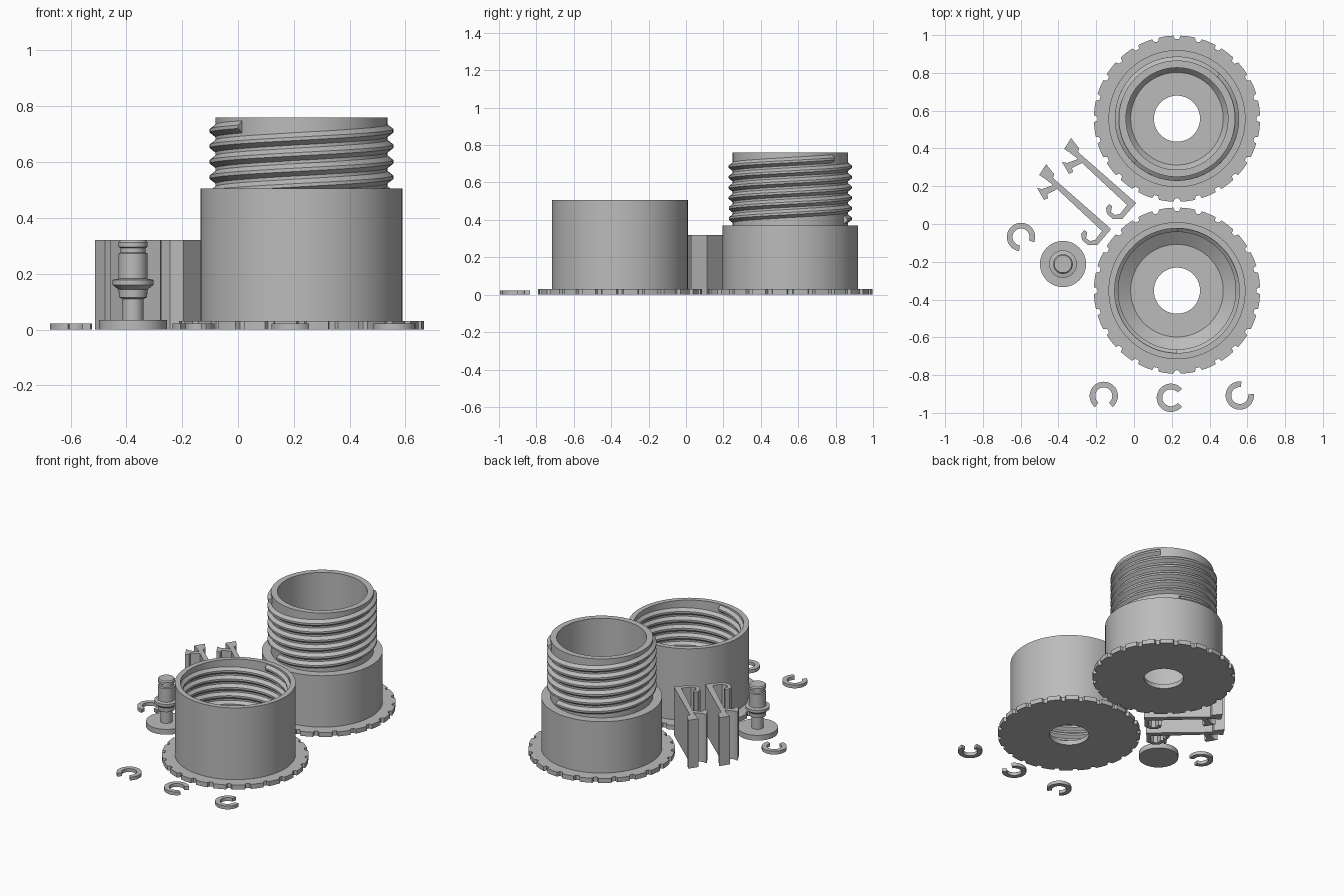
import bpy, bmesh, math
from math import sin, cos, pi, radians

if "Cube" in bpy.data.objects:
    bpy.data.objects.remove(bpy.data.objects["Cube"])

grey = bpy.data.materials.new("light grey plastic")
grey.diffuse_color = (0.5, 0.5, 0.5, 1)
grey.use_nodes = True
grey.node_tree.nodes["Principled BSDF"].inputs["Base Color"].default_value = grey.diffuse_color


def finish(name, bm, loc=(0, 0, 0)):
    bmesh.ops.recalc_face_normals(bm, faces=bm.faces[:])
    me = bpy.data.meshes.new(name)
    bm.to_mesh(me)
    bm.free()
    me.materials.append(grey)
    ob = bpy.data.objects.new(name, me)
    ob.location = loc
    bpy.context.collection.objects.link(ob)
    bpy.ops.object.select_all(action='DESELECT')
    ob.select_set(True)
    bpy.context.view_layer.objects.active = ob
    bpy.ops.object.shade_smooth_by_angle(angle=radians(25))
    return ob


def sweep(name, sections, loc, loop=False, closed=True):
    """Join (angle, [(radius, z), ...]) sections around the z axis."""
    bm = bmesh.new()
    rows = [[bm.verts.new((r * cos(a), r * sin(a), z)) for r, z in prof]
            for a, prof in sections]
    n, k = len(rows), len(rows[0])
    for i in range(n if loop else n - 1):
        p, q = rows[i], rows[(i + 1) % n]
        for j in range(k if closed else k - 1):
            m = (j + 1) % k
            bm.faces.new((p[j], q[j], q[m], p[m]))
    if not loop:
        bm.faces.new(rows[0])
        bm.faces.new(rows[-1])
    bmesh.ops.remove_doubles(bm, verts=bm.verts[:], dist=1e-6)
    return finish(name, bm, loc)


def lathe(name, prof, loc, steps=96):
    return sweep(name, [(2 * pi * i / steps, prof) for i in range(steps)],
                 loc, loop=True, closed=False)


def flange(name, loc, teeth=24):
    """Flat disc with a centre hole and small notches round the rim."""
    tooth = [(0, .421), (1.5, .422), (2.4, .44), (5, .44), (7.5, .44),
             (10, .44), (12.6, .44), (13.5, .422)]
    secs = []
    for t in range(teeth):
        for d, r in tooth:
            secs.append((radians(15 * t + d),
                         [(.122, 0), (r, 0), (r, .03), (.122, .03)]))
    return sweep(name, secs, loc, loop=True)


def thread(name, loc, root, crest, z0, turns, start, lead=.111):
    """One helical ridge from the root radius to the crest radius."""
    steps = int(turns * 72)
    secs = []
    for i in range(steps + 1):
        t = turns * i / steps
        z = z0 + lead * t
        secs.append((start + 2 * pi * t,
                     [(root, z - .023), (crest, z - .006),
                      (crest, z + .006), (root, z + .023)]))
    return sweep(name, secs, loc)


# Container with threaded neck
base = (.2275, .5575, 0)
flange("base_flange", base)
lathe("base_body", [(.3625, .03), (.3625, .37), (.308, .37), (.308, .76),
                    (.27, .76), (.27, .06), (.245, .03)], base)
for s in range(2):
    thread(f"neck_thread_{s + 1}", base, .307, .329, .40, 2.94,
           radians(68 + 180 * s))

# Matching cap with inner thread
cap = (.2275, -.353, 0)
flange("cap_flange", cap)
lathe("cap_body", [(.3625, .03), (.3625, .505), (.33, .505), (.33, .09),
                   (.245, .03)], cap)
for s in range(2):
    thread(f"cap_thread_{s + 1}", cap, .331, .311, .115, 3.25,
           radians(180 * s))

# Pin with collar and retaining groove
lathe("pin", [(0, 0), (.122, 0), (.122, .035), (.037, .035), (.037, .11),
              (.05, .115), (.052, .143), (.073, .16), (.073, .178),
              (.052, .182), (.052, .272), (.045, .276), (.045, .292),
              (.052, .296), (.052, .312), (.046, .32), (0, .32)],
      (-.376, -.212, 0), 48)

# Open retaining rings: position and direction of the gap
for i, (x, y, d) in enumerate([(-.598, -.069, -60), (-.16, -.91, -90),
                               (.195, -.92, 0), (.56, -.908, 45)]):
    secs = [(radians(d + 38 + 284 * j / 40),
             [(.045, 0), (.075, 0), (.075, .022), (.045, .022)])
            for j in range(41)]
    sweep(f"retaining_ring_{i + 1}", secs, (x, y, 0))

# Hooked latch strips, an outline extruded upward
outline = [(-.333, .455), (-.291, .402), (-.296, .381), (.011, .111),
           (-.063, .026), (-.111, .026), (-.143, .053), (-.148, .085),
           (-.132, .106), (-.116, .095), (-.122, .063), (-.101, .048),
           (-.074, .053), (-.037, .101), (-.275, .323), (-.328, .296),
           (-.323, .275), (-.344, .265), (-.381, .328), (-.354, .323),
           (-.296, .344), (-.344, .381), (-.37, .397)]
for i in range(2):
    bm = bmesh.new()
    face = bm.faces.new([bm.verts.new((x, y, 0)) for x, y in outline])
    ext = bmesh.ops.extrude_face_region(bm, geom=[face], use_keep_orig=True)
    for v in ext["geom"]:
        if isinstance(v, bmesh.types.BMVert):
            v.co.z = .32
    finish(f"latch_strip_{i + 1}", bm, (-.132 * i, -.138 * i, 0))
